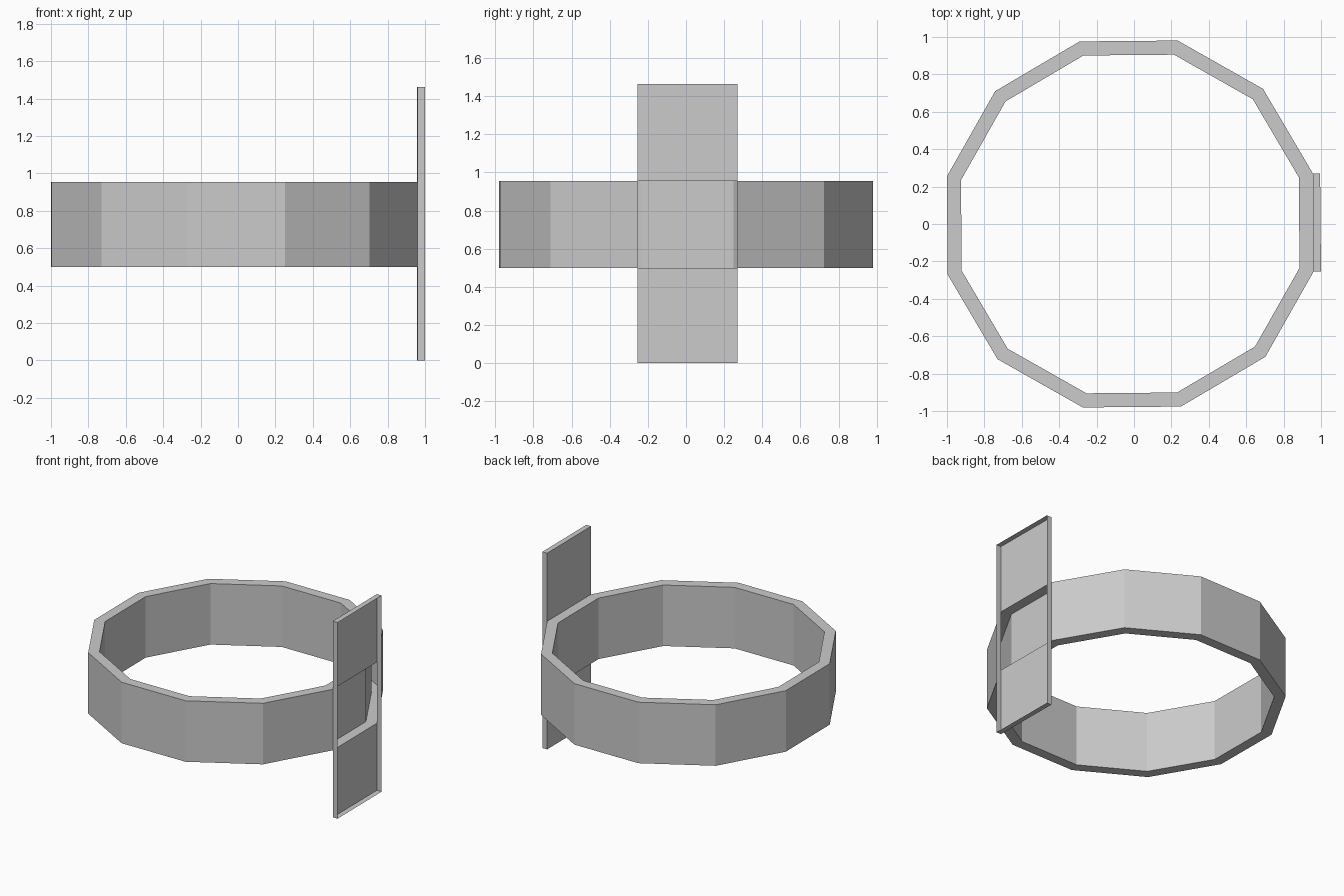
import bpy, bmesh
from math import radians, cos, sin
from mathutils import Vector

cube = bpy.data.objects.get("Cube")
if cube:
    bpy.data.objects.remove(cube, do_unlink=True)

SIDES = 12
TILT = radians(0.5)
CENTRE_X = -0.02
OUTER, INNER = 1.013, 0.935
RING_LOW, RING_HIGH = 0.50, 0.955
PLATE_TOP = 1.463
DEPTH = 0.039

grey = bpy.data.materials.new("plain grey")
grey.use_nodes = True
colour = (0.6, 0.6, 0.6, 1)
grey.diffuse_color = colour
grey.node_tree.nodes["Principled BSDF"].inputs["Base Color"].default_value = colour


def corner(radius, i, z):
    a = TILT + radians(360 / SIDES) * (i - 0.5)
    return Vector((CENTRE_X + radius * cos(a), radius * sin(a), z))


def make_object(name, quads):
    """Join quads into one flat-shaded shell."""
    bm = bmesh.new()
    for quad in quads:
        bm.faces.new([bm.verts.new(p) for p in quad])
    bmesh.ops.remove_doubles(bm, verts=bm.verts, dist=0.0001)
    mesh = bpy.data.meshes.new(name)
    bm.to_mesh(mesh)
    bm.free()
    mesh.materials.append(grey)
    obj = bpy.data.objects.new(name, mesh)
    bpy.context.collection.objects.link(obj)


# Hollow band: the outer wall is open where the plate meets it
section = [(OUTER, RING_LOW), (OUTER, RING_HIGH), (INNER, RING_HIGH), (INNER, RING_LOW)]
band = []
for i in range(SIDES):
    for s in range(4):
        if i == 0 and s == 0:
            continue
        (r1, z1), (r2, z2) = section[s], section[(s + 1) % 4]
        band.append([corner(r1, i, z1), corner(r1, i + 1, z1),
                     corner(r2, i + 1, z2), corner(r2, i, z2)])
make_object("ring_band", band)

# Upright plate: a shallow tray open to the outside
out = Vector((cos(TILT), sin(TILT), 0)) * DEPTH


def back_panel(low, high):
    return [corner(OUTER, 0, low), corner(OUTER, 0, high),
            corner(OUTER, 1, high), corner(OUTER, 1, low)]


rim = back_panel(0, PLATE_TOP)
tray = [back_panel(0, RING_LOW), back_panel(RING_HIGH, PLATE_TOP)]
for i in range(4):
    a, b = rim[i], rim[(i + 1) % 4]
    tray.append([a, a + out, b + out, b])
make_object("upright_plate", tray)
